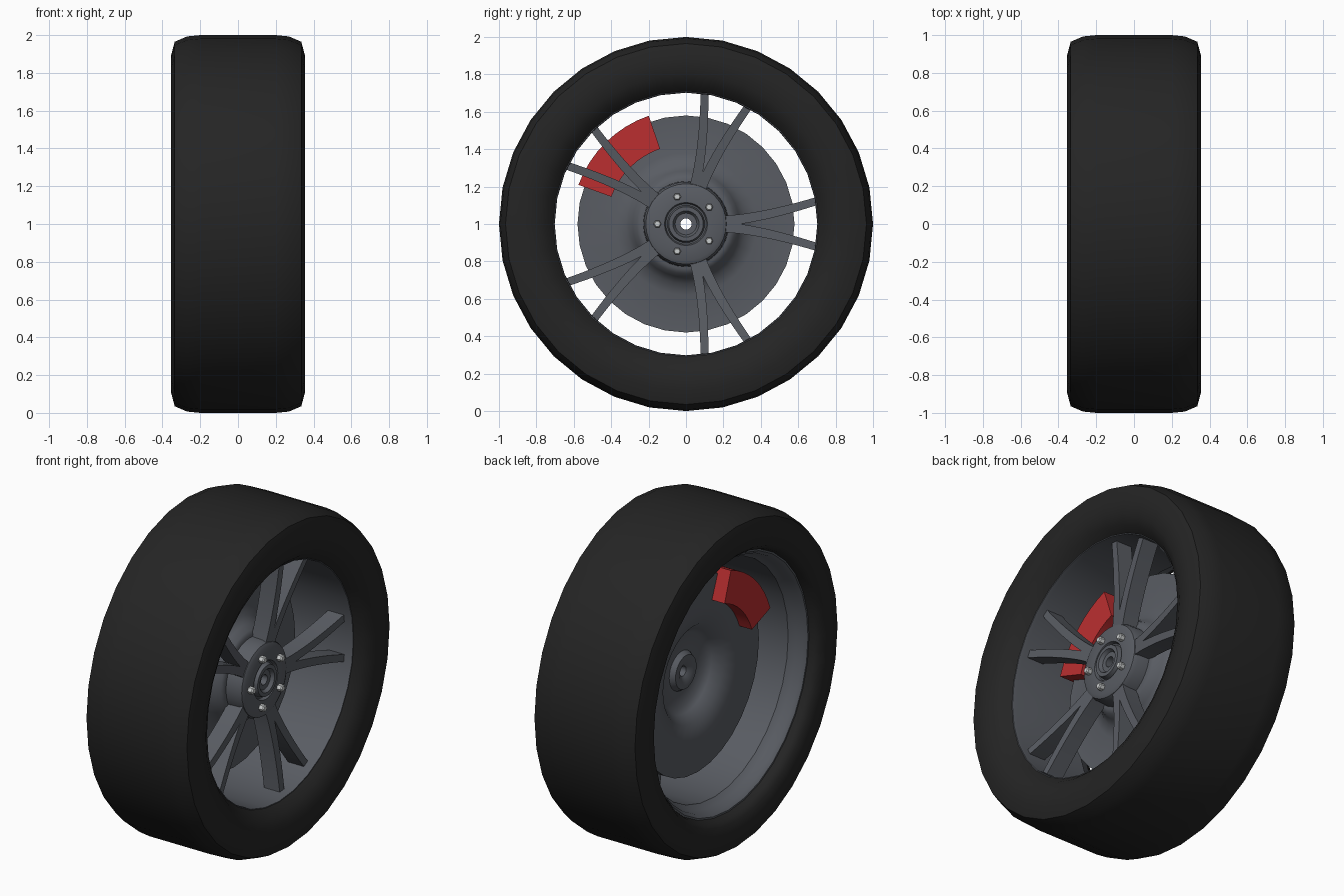
import bpy, bmesh, math
from mathutils import Vector

cube = bpy.data.objects.get("Cube")
if cube:
    bpy.data.objects.remove(cube, do_unlink=True)


def material(name, r, g, b):
    m = bpy.data.materials.new(name)
    m.use_nodes = True
    m.diffuse_color = (r, g, b, 1)
    m.node_tree.nodes["Principled BSDF"].inputs["Base Color"].default_value = (r, g, b, 1)
    return m


rubber = material("black rubber", 0.018, 0.018, 0.018)
metal = material("dark grey metal", 0.1, 0.108, 0.125)
red = material("red paint", 0.5, 0.028, 0.03)
steel = material("light steel", 0.6, 0.62, 0.62)


def polar(x, r, a):
    """Point at distance r and angle a around the axle."""
    return Vector((x, r * math.cos(a), 1 + r * math.sin(a)))


def finish(name, bm, mat, angle=35):
    bmesh.ops.recalc_face_normals(bm, faces=bm.faces)
    me = bpy.data.meshes.new(name)
    bm.to_mesh(me)
    bm.free()
    me.materials.append(mat)
    for p in me.polygons:
        p.use_smooth = True
    me.set_sharp_from_angle(angle=math.radians(angle))
    ob = bpy.data.objects.new(name, me)
    bpy.context.collection.objects.link(ob)
    return ob


def loft(bm, rings, closed):
    """Skin a list of point loops, wrapping round or capping the ends."""
    vs = [[bm.verts.new(p) for p in ring] for ring in rings]
    n = len(vs[0])
    for i in range(len(vs) if closed else len(vs) - 1):
        a, b = vs[i], vs[(i + 1) % len(vs)]
        for j in range(n):
            k = (j + 1) % n
            bm.faces.new((a[j], a[k], b[k], b[j]))
    if not closed:
        bm.faces.new(vs[0])
        bm.faces.new(vs[-1])


def lathe(name, profile, mat, sides=32, angle=35):
    """Spin a closed (x, radius) profile around the axle."""
    bm = bmesh.new()
    loft(bm, [[polar(x, r, math.tau * i / sides) for x, r in profile]
              for i in range(sides)], True)
    return finish(name, bm, mat, angle)


# Tyre: half profile mirrored across the tread
half = [(0.2, 1.0), (0.27, 0.993), (0.335, 0.965), (0.355, 0.89), (0.345, 0.8)]
lathe("tyre", [(-x, r) for x, r in half[::-1]] + half
      + [(0.315, 0.745), (0.275, 0.71), (0.25, 0.715),
         (-0.22, 0.74), (-0.27, 0.76), (-0.315, 0.775)], rubber, angle=50)

# Rim barrel, flared towards the back
lathe("rim_barrel", [(0.275, 0.715), (0.275, 0.705), (0.25, 0.702), (-0.19, 0.702),
                     (-0.225, 0.728), (-0.265, 0.737), (-0.285, 0.755),
                     (-0.285, 0.775), (-0.2, 0.75), (0.2, 0.725)], metal)

# Brake disc with a hollow raised centre
lathe("brake_disc", [(-0.025, 0.58), (-0.03, 0.38), (-0.01, 0.32), (0.03, 0.285),
                     (0.07, 0.265), (0.08, 0.24), (0.08, 0.1), (0.03, 0.1),
                     (0.03, 0.22), (0.0, 0.245), (-0.05, 0.29), (-0.075, 0.38),
                     (-0.08, 0.58)], metal, angle=60)

# Hub with a ringed centre cap and an open bore
lathe("hub", [(0.05, 0.23), (0.15, 0.225), (0.175, 0.215), (0.185, 0.195),
              (0.185, 0.115), (0.165, 0.108), (0.165, 0.1), (0.195, 0.092),
              (0.195, 0.07), (0.175, 0.058), (0.175, 0.03), (0.02, 0.03),
              (0.0, 0.06), (0.0, 0.1), (0.035, 0.12)], metal)


# Five forked spokes, each made of two mirrored curved arms
def spoke_arm(bm, turn, side, steps=10):
    out = Vector((0, math.cos(turn), math.sin(turn)))
    across = Vector((0, -math.sin(turn), math.cos(turn)))
    rings = []
    for i in range(steps + 1):
        u = i / steps
        mid = 0.018 + 0.104 * u ** 1.5
        w = 0.027 - 0.005 * u
        back, front = 0.07 + 0.05 * u, 0.17 + 0.055 * u
        base = Vector((0, 0, 1)) + out * (0.2 + 0.497 * u)
        rings.append([base + across * side * (mid + dw) + Vector((x, 0, 0))
                      for x, dw in ((back, -w), (front, -w), (front, w), (back, w))])
    loft(bm, rings, False)


for n in range(5):
    bm = bmesh.new()
    for side in (-1, 1):
        spoke_arm(bm, math.tau * n / 5, side)
    finish(f"spoke_{n + 1}", bm, metal)

# Wheel nuts: hexagonal with a narrower tip
for n in range(5):
    c = polar(0, 0.153, math.pi + math.tau * n / 5)
    bm = bmesh.new()
    loft(bm, [[c + Vector((x, r * math.cos(k * math.tau / 6), r * math.sin(k * math.tau / 6)))
               for k in range(6)] for x, r in ((0.16, 0.021), (0.21, 0.021), (0.217, 0.015))], False)
    finish(f"wheel_nut_{n + 1}", bm, steel, 20)

# Brake caliper: curved block straddling the disc
bm = bmesh.new()
loft(bm, [[polar(x, r, math.radians(109 + 51 * i / 8))
           for x, r in ((-0.16, 0.425), (0.045, 0.425), (0.045, 0.612), (-0.16, 0.612))]
          for i in range(9)], False)
finish("brake_caliper", bm, red)
